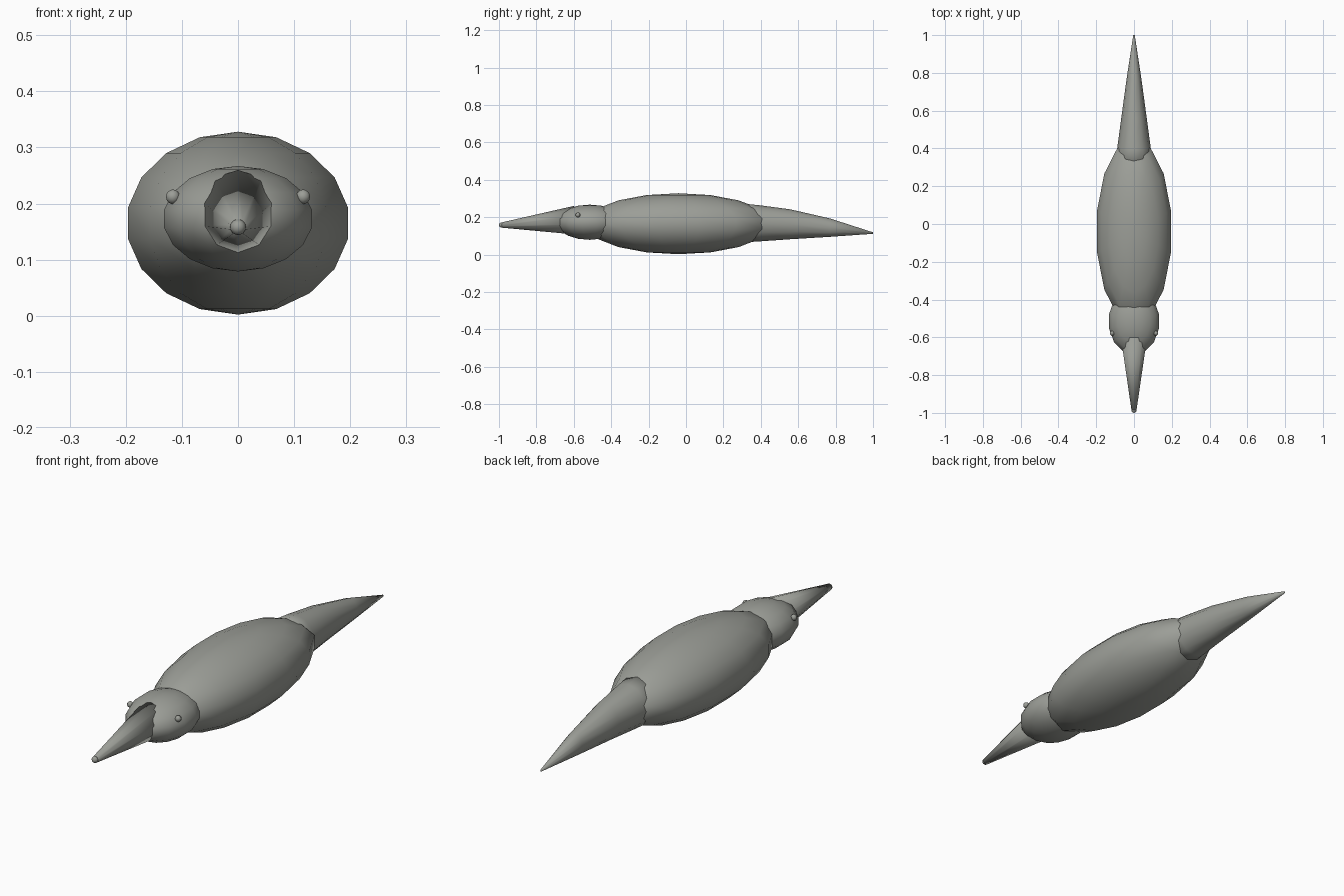
import bpy, bmesh, math
from mathutils import Matrix

cube = bpy.data.objects.get("Cube")
if cube:
    bpy.data.objects.remove(cube, do_unlink=True)

grey = bpy.data.materials.new("warm_grey")
colour = (0.33, 0.34, 0.31, 1)
grey.use_nodes = True
grey.diffuse_color = colour
grey.node_tree.nodes["Principled BSDF"].inputs["Base Color"].default_value = colour


def finish(name, bm):
    bmesh.ops.recalc_face_normals(bm, faces=bm.faces)
    for face in bm.faces:
        face.smooth = True
    mesh = bpy.data.meshes.new(name)
    bm.to_mesh(mesh)
    bm.free()
    mesh.materials.append(grey)
    obj = bpy.data.objects.new(name, mesh)
    bpy.context.collection.objects.link(obj)
    return obj


def ellipsoid(name, centre, radii, segments=14, rings=9):
    bm = bmesh.new()
    matrix = Matrix.Translation(centre) @ Matrix.Diagonal((*radii, 1))
    bmesh.ops.create_uvsphere(bm, u_segments=segments, v_segments=rings,
                              radius=1, matrix=matrix)
    return finish(name, bm)


def loft(name, stations, sides):
    """Skin elliptical rings given as (y, centre z, half width, half height)."""
    bm = bmesh.new()
    rings = []
    for y, z, rx, rz in stations:
        angles = [math.tau * i / sides for i in range(sides)]
        rings.append([bm.verts.new((rx * math.sin(a), y, z + rz * math.cos(a)))
                      for a in angles])
    for a, b in zip(rings, rings[1:]):
        for i in range(sides):
            j = (i + 1) % sides
            bm.faces.new((a[i], a[j], b[j], b[i]))
    bm.faces.new(rings[0])
    bm.faces.new(rings[-1])
    return finish(name, bm)


# Body and head
ellipsoid("body", (0, -0.04, 0.165), (0.204, 0.5, 0.163))
ellipsoid("head", (0, -0.515, 0.173), (0.137, 0.18, 0.094))

# Tapered beak with a rounded tip
loft("beak", [(-0.6, 0.184, 0.073, 0.076), (-0.986, 0.158, 0.014, 0.014)], 10)
ellipsoid("beak_tip", (0, -0.986, 0.158), (0.014, 0.014, 0.014), 12, 8)

# Drooping tail
loft("tail", [(0.3, 0.169, 0.1, 0.104), (0.4, 0.167, 0.089, 0.096),
              (0.557, 0.162, 0.068, 0.08), (0.77, 0.144, 0.039, 0.049),
              (1.0, 0.115, 0.004, 0.004)], 12)

# Eyes
for side, name in ((1, "left_eye"), (-1, "right_eye")):
    ellipsoid(name, (side * 0.116, -0.578, 0.212), (0.013, 0.013, 0.013), 10, 8)
